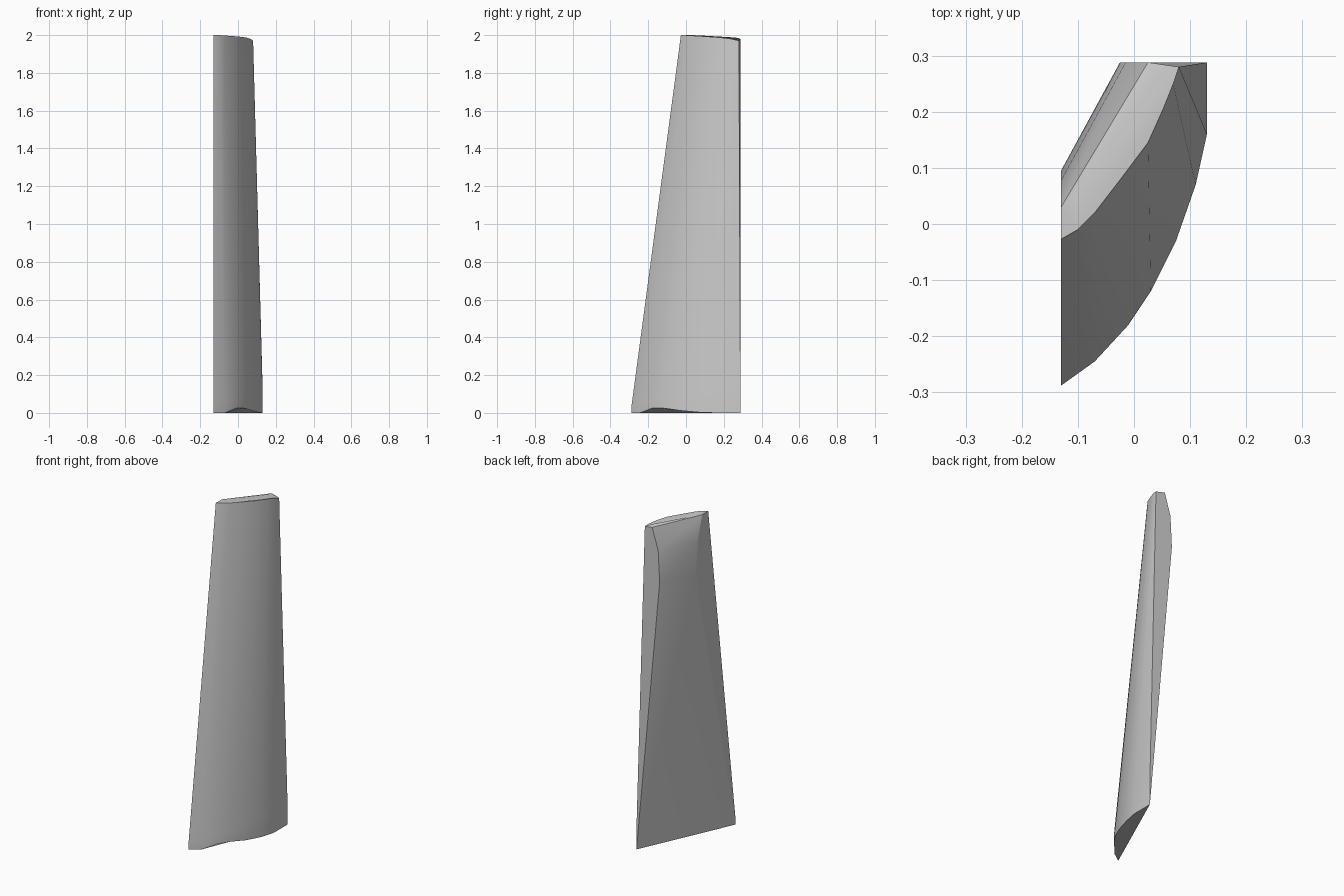
import bpy
import bmesh
import math

cube = bpy.data.objects.get("Cube")
if cube:
    bpy.data.objects.remove(cube, do_unlink=True)

# One plain grey for the whole blade
grey = bpy.data.materials.new("plain_grey")
grey.use_nodes = True
colour = (0.6, 0.6, 0.6, 1)
grey.diffuse_color = colour
grey.node_tree.nodes["Principled BSDF"].inputs["Base Color"].default_value = colour

# Bowed outline at the foot and at the tip, from front edge to rear edge
foot = [(-.13, -.288, 0), (-.07, -.245, 0), (-.01, -.18, .025), (.03, -.12, .025),
        (.075, -.03, .012), (.11, .07, .003), (.13, .16, 0), (.13, .288, 0)]
tip = [(-.13, -.027, 2), (-.1, -.01, 2), (-.07, .02, 1.998), (-.02, .085, 1.994),
       (.025, .145, 1.99), (.052, .205, 1.985), (.07, .25, 1.978), (.08, .28, 1.97)]

# Edges of the flat side, curling in towards the tip
flat_front = [(-.13, .095, 1.66), (-.13, .078, 1.85), (-.13, .03, 2)]
flat_rear = [(-.025, .288, 1.66), (-.015, .288, 1.85), (.025, .288, 1.98)]
ridge = [(-.105, .06, 1.999), (.04, .265, 1.987)]

bm = bmesh.new()


def add_points(points):
    return [bm.verts.new(p) for p in points]


def loft(low, high):
    for i in range(len(low) - 1):
        bm.faces.new((low[i], low[i + 1], high[i + 1], high[i]))


# Bowed side, with a short upright band above the foot
base = add_points(foot)
band = add_points([(x, y, .04 + .015 * i) for i, (x, y, z) in enumerate(foot)])
top = add_points(tip)
loft(base, band)
loft(band, top)

# Flat side
front = add_points(flat_front)
rear = add_points(flat_rear)
rows = [(base[-1], base[0])] + list(zip(rear, front))
for low, high in zip(rows, rows[1:]):
    loft(low, high)

# Front and rear edge faces
bm.faces.new([base[0], band[0], top[0]] + front[::-1])
bm.faces.new([base[-1], band[-1], top[-1]] + rear[::-1])

# Foot and ridged tip
crest = add_points(ridge)
bm.faces.new(base)
bm.faces.new(top + crest[::-1] + [front[-1]])
bm.faces.new([front[-1]] + crest + [top[-1], rear[-1]])

bmesh.ops.recalc_face_normals(bm, faces=bm.faces[:])
mesh = bpy.data.meshes.new("blade")
bm.to_mesh(mesh)
bm.free()
mesh.materials.append(grey)
blade = bpy.data.objects.new("blade", mesh)
bpy.context.collection.objects.link(blade)

# Smooth skin with crisp rims
bpy.ops.object.select_all(action='DESELECT')
blade.select_set(True)
bpy.context.view_layer.objects.active = blade
bpy.ops.object.shade_smooth_by_angle(angle=math.radians(30))
